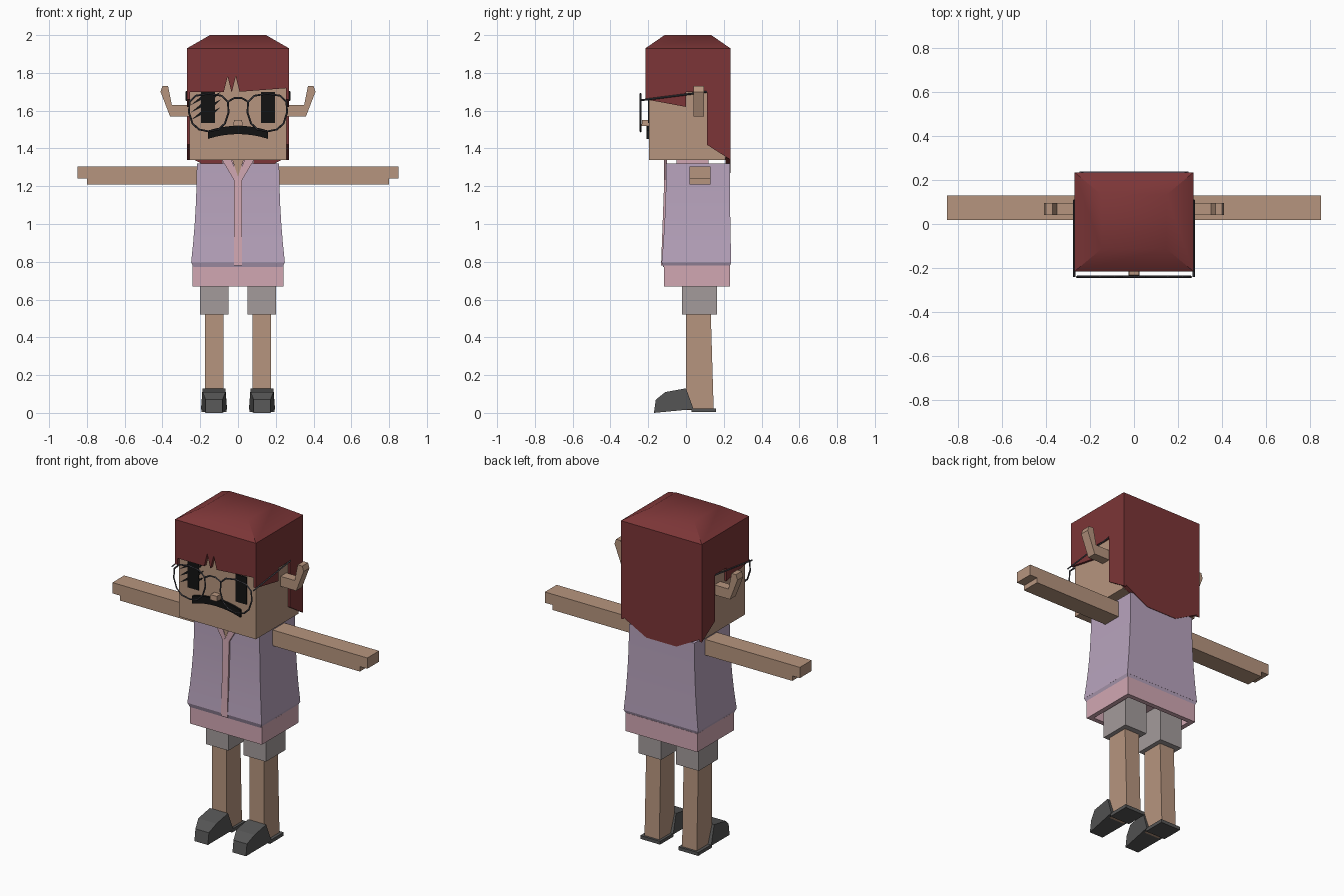
import bpy, bmesh, math

if "Cube" in bpy.data.objects:
    bpy.data.objects.remove(bpy.data.objects["Cube"])


def material(name, red, green, blue):
    mat = bpy.data.materials.new(name)
    mat.use_nodes = True
    mat.diffuse_color = (red, green, blue, 1)
    shader = mat.node_tree.nodes["Principled BSDF"]
    shader.inputs["Base Color"].default_value = mat.diffuse_color
    return mat


skin = material("skin", .47, .3, .21)
red_hair = material("red hair", .2, .036, .038)
lilac = material("lilac cloth", .48, .37, .51)
pink = material("pink cloth", .64, .39, .45)
grey = material("grey cloth", .37, .33, .33)
shoe_grey = material("dark shoe", .09, .09, .09)
wire_grey = material("glasses wire", .05, .05, .06)
black = material("black", .006, .006, .006)

# Shared levels and planes
face_front = -.195
hair_front = -.215
hair_back = .235
hair_side = .27
brow = 1.7
cap_bottom = 1.79
cap_top = 1.93
chin = 1.34
shoulder = 1.32
chest_front = -.105
hem_top = .78
lens_plane = -.24


def bridge_loops(bm, lower, upper):
    for i in range(len(lower)):
        j = (i + 1) % len(lower)
        bm.faces.new((lower[i], lower[j], upper[j], upper[i]))


def finish(bm, name, mat, smooth=False):
    bmesh.ops.recalc_face_normals(bm, faces=bm.faces)
    mesh = bpy.data.meshes.new(name)
    bm.to_mesh(mesh)
    bm.free()
    mesh.materials.append(mat)
    part = bpy.data.objects.new(name, mesh)
    bpy.context.collection.objects.link(part)
    if smooth:
        bpy.ops.object.select_all(action="DESELECT")
        part.select_set(True)
        bpy.context.view_layer.objects.active = part
        bpy.ops.object.shade_smooth_by_angle(angle=math.radians(38))


def loft(name, mat, rings, x=0, smooth=False):
    """Stack rectangles given as (z, half width, front y, back y)."""
    bm = bmesh.new()
    loops = []
    for z, half, front, back in rings:
        corners = (-half, front), (half, front), (half, back), (-half, back)
        loops.append([bm.verts.new((x + dx, y, z)) for dx, y in corners])
    for lower, upper in zip(loops, loops[1:]):
        bridge_loops(bm, lower, upper)
    bm.faces.new(loops[0])
    bm.faces.new(loops[-1])
    finish(bm, name, mat, smooth)


def block(name, mat, half, y, z, x=0, taper=1, smooth=False):
    """Box between two y and two z values, its top scaled by taper."""
    front, back = y
    bottom, top = z
    middle = (front + back) / 2
    reach = (back - front) / 2 * taper
    rings = [(bottom, half, front, back),
             (top, half * taper, middle - reach, middle + reach)]
    loft(name, mat, rings, x, smooth)


def prism(name, mat, outline, span, axis="y", side=1, shape=None):
    """Extrude an (x, z) outline along y, or a (y, z) outline along x."""
    bm = bmesh.new()
    loops = []
    for depth in span:
        points = [(u, depth, z) if axis == "y" else (depth, u, z) for u, z in outline]
        loops.append([bm.verts.new(point) for point in points])
    bridge_loops(bm, *loops)
    for loop in loops:
        bm.faces.new(loop)
    for vert in bm.verts:
        if shape:
            shape(vert.co)
        vert.co.x *= side
    finish(bm, name, mat)


def symmetric(half):
    return half + [(-x, z) for x, z in reversed(half)]


def wire(name, points, closed=False):
    curve = bpy.data.curves.new(name, "CURVE")
    curve.dimensions = "3D"
    curve.bevel_depth = .005
    curve.bevel_resolution = 0
    spline = curve.splines.new("POLY")
    spline.points.add(len(points) - 1)
    for point, place in zip(spline.points, points):
        point.co = (*place, 1)
    spline.use_cyclic_u = closed
    curve.materials.append(wire_grey)
    bpy.context.collection.objects.link(bpy.data.objects.new(name, curve))


# Head, neck and nose
block("head", skin, half=.256, y=(face_front, .21), z=(chin, cap_bottom))
block("neck", skin, half=.06, y=(-.04, .1), z=(1.25, 1.35))
block("nose", skin, half=.024, y=(-.235, -.19), z=(1.52, 1.55), taper=.9)

# Hair: cap with a soft dome, notched fringe and back curtain
hair_depth = (hair_front, hair_back)
block("hair_cap", red_hair, hair_side, hair_depth, z=(cap_bottom, cap_top))
block("hair_dome", red_hair, hair_side, hair_depth, z=(cap_top, 2), taper=.55, smooth=True)
fringe = [(-hair_side, cap_bottom), (-hair_side, brow)]
for notch in (-.055, -.012):
    fringe += [(notch - .02, brow), (notch, brow + .08), (notch + .02, brow)]
fringe += [(hair_side, brow + .02), (hair_side, cap_bottom)]
prism("hair_fringe", red_hair, fringe, span=(hair_front, -.19))
curtain = [(hair_side, cap_bottom), (hair_side, 1.36), (.1, 1.27)]
prism("hair_back", red_hair, symmetric(curtain), span=(.21, hair_back))

# Outlines of the paired parts
side_hair = [(hair_front, cap_bottom), (hair_front, 1.66), (0, 1.62), (0, brow),
             (.11, brow), (.11, 1.42), (hair_back, chin), (hair_back, cap_bottom)]
ear = [(.25, 1.57), (.36, 1.57), (.41, brow), (.4, 1.73), (.37, 1.73),
       (.35, 1.63), (.25, 1.63)]
lapel = [(.085, chin), (.035, chin), (0, 1.25), (.02, 1.23)]
clog = [(-.17, 0), (-.16, .07), (-.11, .11), (0, .13), (.04, .02)]
shoe_x = .127


def narrow_toe(co):
    scale = 1 - .35 * (co.y < -.14) - .12 * (co.z > .09)
    co.x = shoe_x + (co.x - shoe_x) * scale


def lens_point(step, side):
    """Rounded square that narrows towards the cheek."""
    angle = math.tau * step / 12
    across, up = (math.copysign(abs(v) ** .8, v) for v in (math.cos(angle), math.sin(angle)))
    return side * (.155 + across * (.105 + .015 * up)), lens_plane, 1.59 + .1 * up


for side, label in ((1, "left"), (-1, "right")):
    # Hair, ears and eyes
    prism(label + "_hair_curtain", red_hair, side_hair, (.253, hair_side), "x", side)
    prism(label + "_ear", skin, ear, (.04, .095), "y", side)
    block(label + "_eye", black, half=.037, y=(-.201, face_front), z=(1.535, brow), x=side * .16)
    # Glasses
    wire(label + "_lens_rim", [lens_point(step, side) for step in range(12)], closed=True)
    hinge = side * .272
    wire(label + "_temple", [(hinge, lens_plane, 1.655), (hinge, .11, brow)])
    # Arms and lapels
    block(label + "_arm", skin, half=.305, y=(.018, .13), z=(1.21, 1.305), x=side * .495)
    block(label + "_fingers", skin, half=.03, y=(.018, .13), z=(1.24, 1.305), x=side * .82)
    prism(label + "_lapel", pink, lapel, (-.117, -.1), "y", side)
    # Legs and shoes
    hip = side * .125
    block(label + "_shorts_leg", grey, half=.075, y=(-.02, .165), z=(.52, .74), x=hip)
    calf = [(z, .049, 0, .147 - .03 * z) for z in (.015, .55)]
    loft(label + "_leg", skin, calf, x=hip)
    prism(label + "_shoe", shoe_grey, clog, (.058, .196), "x", side, narrow_toe)
    block(label + "_heel_sole", shoe_grey, half=.066, y=(.03, .16), z=(.004, .024), x=side * shoe_x)
wire("glasses_bridge", [(x, lens_plane, 1.67 - 8 * x * x) for x in (-.05, -.02, .02, .05)])

# Lashes beside the right eye
for row in range(3):
    root = 1.68 - row * .04
    for label, base, tip, lift in (("outer", -.19, -.25, -.05), ("inner", -.13, -.09, .02)):
        lash = [(base, root), (tip, root + lift), (base, root - .02)]
        prism(label + "_lash", black, lash, span=(-.2, face_front))

# Moustache with drooping ends
steps = [.04 * i for i in range(-4, 5)]
upper_edge = [(x, 1.52 - x * x) for x in steps]
lower_edge = [(x, 1.476 - x * x) for x in reversed(steps)]
prism("moustache", black, upper_edge + lower_edge, span=(-.208, -.19))

# Flared vest, open over a shirt with a hollow hem
vest = []
for step in range(6):
    rise = step / 5
    flare = .03 * (1 - rise) ** 2
    height = .797 + (shoulder - .797) * rise
    vest.append((height, .218 + flare, chest_front - .8 * flare, .232 + flare / 4))
loft("vest", lilac, vest, smooth=True)
block("vest_edge", lilac, half=.236, y=(-.12, .23), z=(.772, .797), taper=1.05)
placket = [(hem_top, .021, -.132, -.09), (shoulder, .021, -.112, -.09)]
loft("shirt_front", pink, placket)
block("shirt_collar", pink, half=.085, y=(-.05, .12), z=(1.3, chin))
prism("open_neck", skin, [(-.03, chin), (0, 1.25), (.03, chin)], span=(-.116, -.1))
hem = []
for inset, height in ((0, hem_top), (0, .67), (.028, .67), (.028, .74)):
    hem.append((height, .24 - inset, inset - .116, .234 - inset))
loft("shirt_hem", pink, hem)
